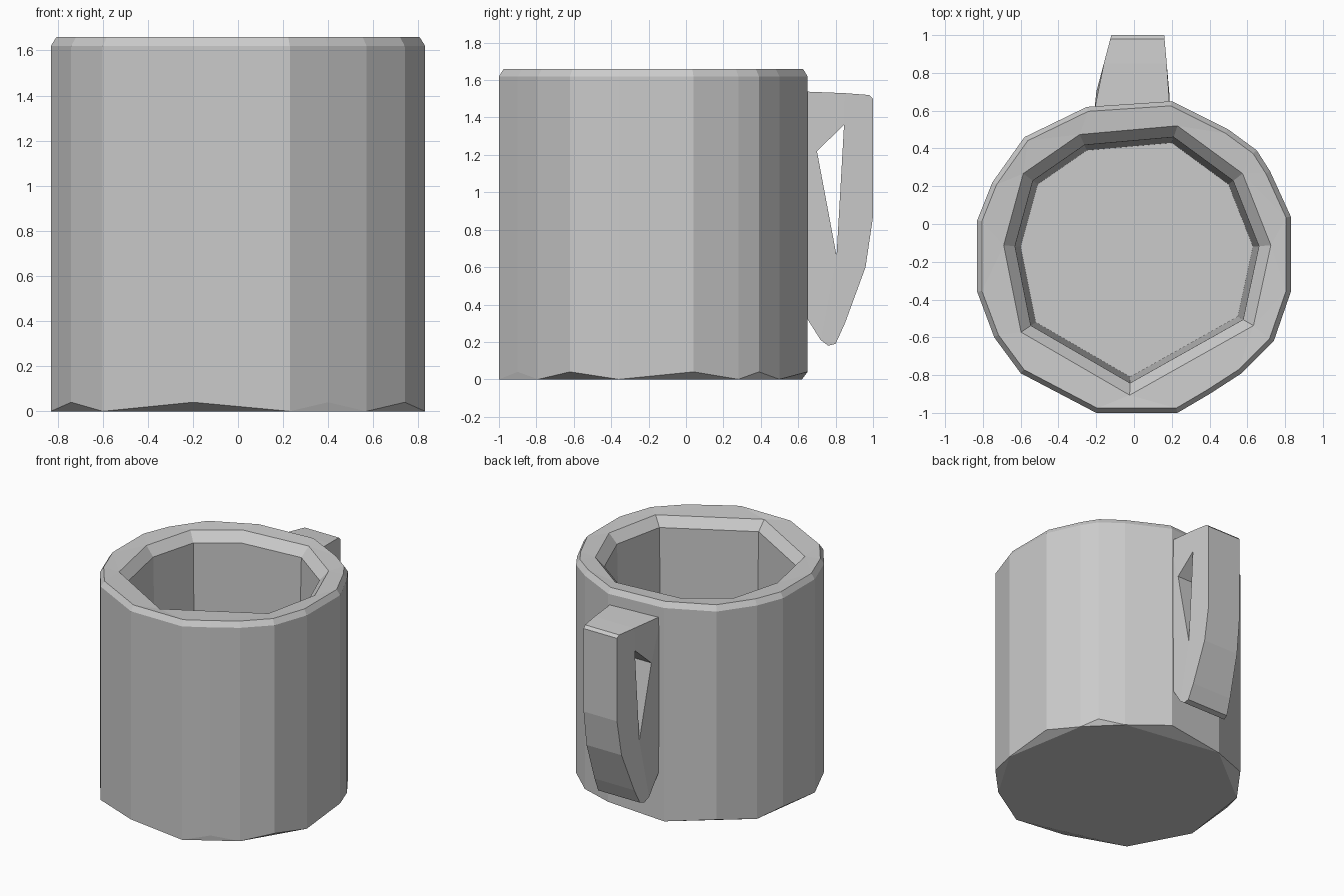
import bpy
import bmesh

cube = bpy.data.objects.get("Cube")
if cube:
    bpy.data.objects.remove(cube, do_unlink=True)

# One plain grey for the whole mug
grey = bpy.data.materials.new("plain grey")
grey.use_nodes = True
COLOUR = (0.6, 0.6, 0.6, 1)
grey.diffuse_color = COLOUR
grey.node_tree.nodes["Principled BSDF"].inputs["Base Color"].default_value = COLOUR

CENTRE_Y = -0.17


def finish(name, bm):
    bmesh.ops.remove_doubles(bm, verts=bm.verts, dist=0.0005)
    bmesh.ops.recalc_face_normals(bm, faces=bm.faces)
    mesh = bpy.data.meshes.new(name)
    bm.to_mesh(mesh)
    bm.free()
    mesh.materials.append(grey)
    obj = bpy.data.objects.new(name, mesh)
    bpy.context.scene.collection.objects.link(obj)
    return obj


def add_ring(bm, outline, scale, z):
    verts = [bm.verts.new((x * scale, CENTRE_Y + (y - CENTRE_Y) * scale, z))
             for x, y in outline]
    edges = [bm.edges.new((v, verts[(i + 1) % len(verts)]))
             for i, v in enumerate(verts)]
    return verts, edges


# Faceted outer wall and the uneven nine-sided opening, seen from above
outer = [(-0.2, -1), (0.23, -1), (0.4, -0.9), (0.57, -0.79), (0.74, -0.62),
         (0.83, -0.36), (0.83, 0.04), (0.72, 0.28), (0.65, 0.39), (0.5, 0.5),
         (0.2, 0.65), (-0.25, 0.62), (-0.58, 0.46), (-0.75, 0.22),
         (-0.83, 0.02), (-0.83, -0.36), (-0.74, -0.6), (-0.6, -0.79)]
opening = [(-0.02, -0.81), (0.55, -0.49), (0.63, -0.12), (0.5, 0.21),
           (0.2, 0.43), (-0.25, 0.39), (-0.51, 0.21), (-0.6, -0.12),
           (-0.52, -0.52)]

# Mug body: foot, wall, rim, inner bevel, inner wall and floor
bm = bmesh.new()
layers = [(outer[1::2], 1.0, 0), (outer, 1.0, 0.04), (outer, 1.0, 0.2),
          (outer, 1.0, 1.62), (outer, 0.97, 1.66), (opening, 1.15, 1.65),
          (opening, 1.05, 1.58), (opening, 1.0, 0.2)]
rings = [add_ring(bm, *layer) for layer in layers]
for (_, lower), (_, upper) in zip(rings, rings[1:]):
    bmesh.ops.bridge_loops(bm, edges=lower + upper)
bm.faces.new(rings[0][0])
bm.faces.new(rings[-1][0])
finish("mug_body", bm)

# Handle: side profile as (outer edge, hole edge) pairs in y and z
TOP, LOW, INNER = (0.845, 1.36), (0.805, 0.66), (0.7, 1.22)
profile = [((0.6, 1.54), INNER), ((0.85, 1.53), TOP), ((0.98, 1.52), TOP),
           ((1.0, 1.5), TOP), ((1.0, 0.87), (0.82, 0.92)), ((0.96, 0.6), LOW),
           ((0.85, 0.3), LOW), ((0.8, 0.19), LOW), ((0.76, 0.18), LOW),
           ((0.72, 0.21), LOW), ((0.6, 0.4), LOW), ((0.6, 1.22), INNER)]


def handle_point(y, z, side):
    # The handle narrows away from the wall
    t = max(0, y - 0.66) / 0.34
    x = 0.19 - 0.03 * t if side > 0 else -0.21 + 0.09 * t
    return (x, y, z)


bm = bmesh.new()


def add_face(points):
    unique = list(dict.fromkeys(points))
    if len(unique) > 2:
        bm.faces.new([bm.verts.new(p) for p in unique])


for i, (out_a, in_a) in enumerate(profile):
    out_b, in_b = profile[(i + 1) % len(profile)]
    for side in (-1, 1):
        add_face([handle_point(*p, side) for p in (out_a, out_b, in_b, in_a)])
    for a, b in ((out_a, out_b), (in_a, in_b)):
        add_face([handle_point(*a, -1), handle_point(*b, -1),
                  handle_point(*b, 1), handle_point(*a, 1)])
finish("handle", bm)
